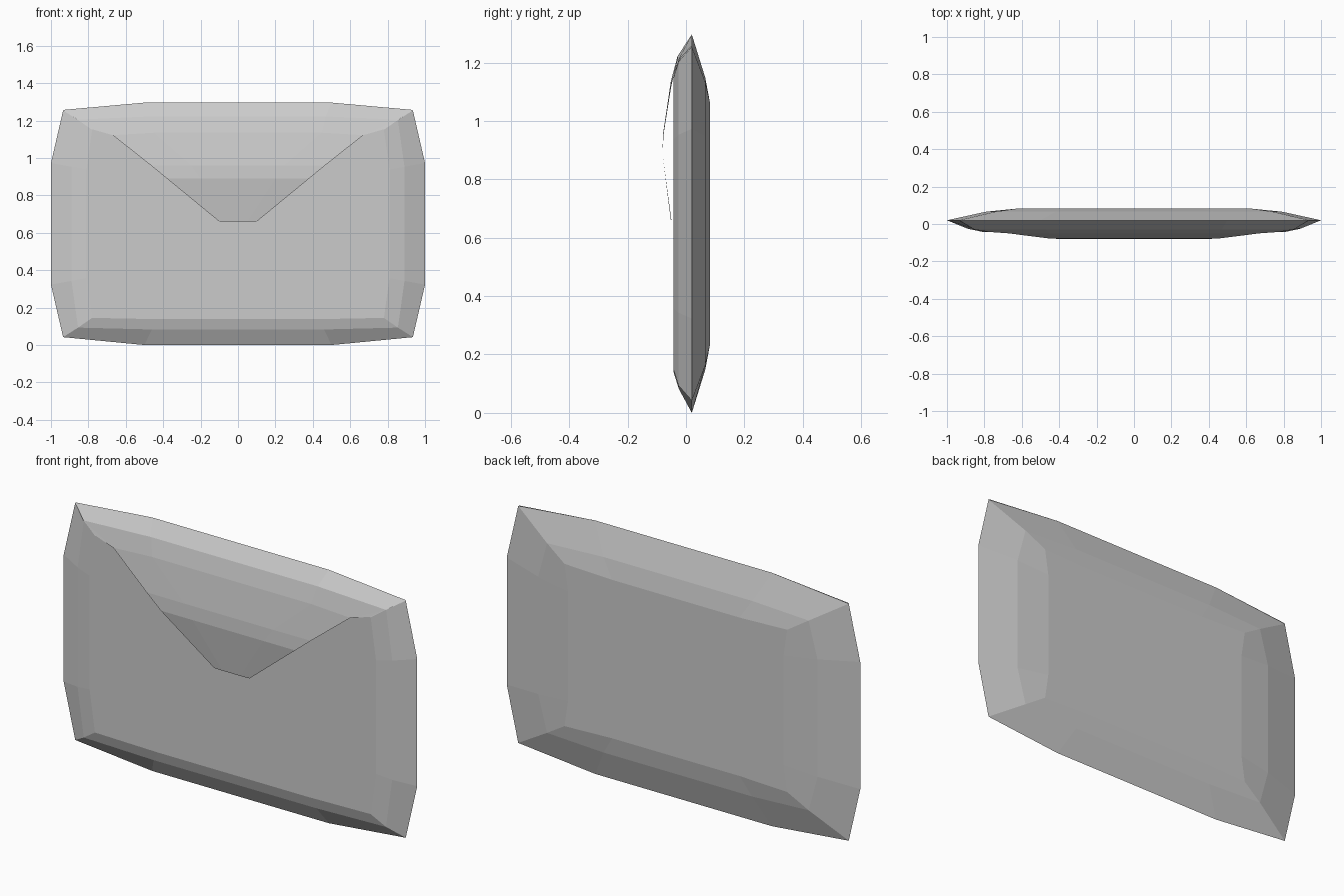
import bpy, bmesh

if "Cube" in bpy.data.objects:
    bpy.data.objects.remove(bpy.data.objects["Cube"])


def make_object(name, bm):
    mesh = bpy.data.meshes.new(name)
    bm.to_mesh(mesh)
    bm.free()
    obj = bpy.data.objects.new(name, mesh)
    bpy.context.collection.objects.link(obj)
    return obj


def ring(bm, y, top, corner, side):
    """Twelve-sided cushion outline from one quarter (x, half-height)."""
    quarter = [top, corner, side]
    half = quarter + [(x, -h) for x, h in reversed(quarter)]
    loop = half + [(-x, h) for x, h in reversed(half)]
    return [bm.verts.new((x, y, 0.648 + h)) for x, h in loop]


def bridge(bm, a, b):
    n = len(a)
    for i in range(n):
        j = (i + 1) % n
        bm.faces.new((a[i], a[j], b[j], b[i]))


# Padded envelope body: back panel, pinched seam, front panel
bm = bmesh.new()
rings = [ring(bm, *r) for r in (
    (0.082, (0.36, 0.405), (0.63, 0.415), (0.61, 0.28)),
    (0.066, (0.42, 0.50), (0.74, 0.485), (0.79, 0.30)),
    (0.020, (0.50, 0.648), (0.935, 0.606), (1.00, 0.325)),
    (-0.025, (0.46, 0.565), (0.855, 0.555), (0.89, 0.305)),
    (-0.042, (0.42, 0.51), (0.78, 0.503), (0.81, 0.29)),
)]
for a, b in zip(rings, rings[1:]):
    bridge(bm, a, b)
bm.faces.new(rings[0])
bm.faces.new(rings[-1])
bmesh.ops.recalc_face_normals(bm, faces=bm.faces)
make_object("envelope_body", bm)

# Folded flap: each row holds inner and outer points as (x, y, z)
rows = [
    ((0.50, 0.020, 1.296), (0.935, 0.020, 1.257)),
    ((0.47, -0.029, 1.222), (0.855, -0.029, 1.205)),
    ((0.45, -0.052, 1.135), (0.67, -0.050, 1.122)),
    ((0.25, -0.078, 0.96), (0.465, -0.076, 0.96)),
    ((0.20, -0.081, 0.89), (0.38, -0.081, 0.89)),
    ((0.05, -0.052, 0.66), (0.10, -0.050, 0.66)),
]
bm = bmesh.new()
grid = []
for inner, outer in rows:
    right = [inner, outer]
    left = [(-x, y, z) for x, y, z in reversed(right)]
    grid.append([bm.verts.new(p) for p in left + right])
for a, b in zip(grid, grid[1:]):
    for i in range(3):
        bm.faces.new((a[i], b[i], b[i + 1], a[i + 1]))
# Small gusset joining the flap shoulder to the body
for s in (-1, 1):
    shoulder = bm.verts.new((s * 0.775, -0.0425, 1.152))
    col = 0 if s < 0 else 3
    bm.faces.new([grid[1][col], shoulder, grid[2][col]][::-s])
make_object("envelope_flap", bm)
